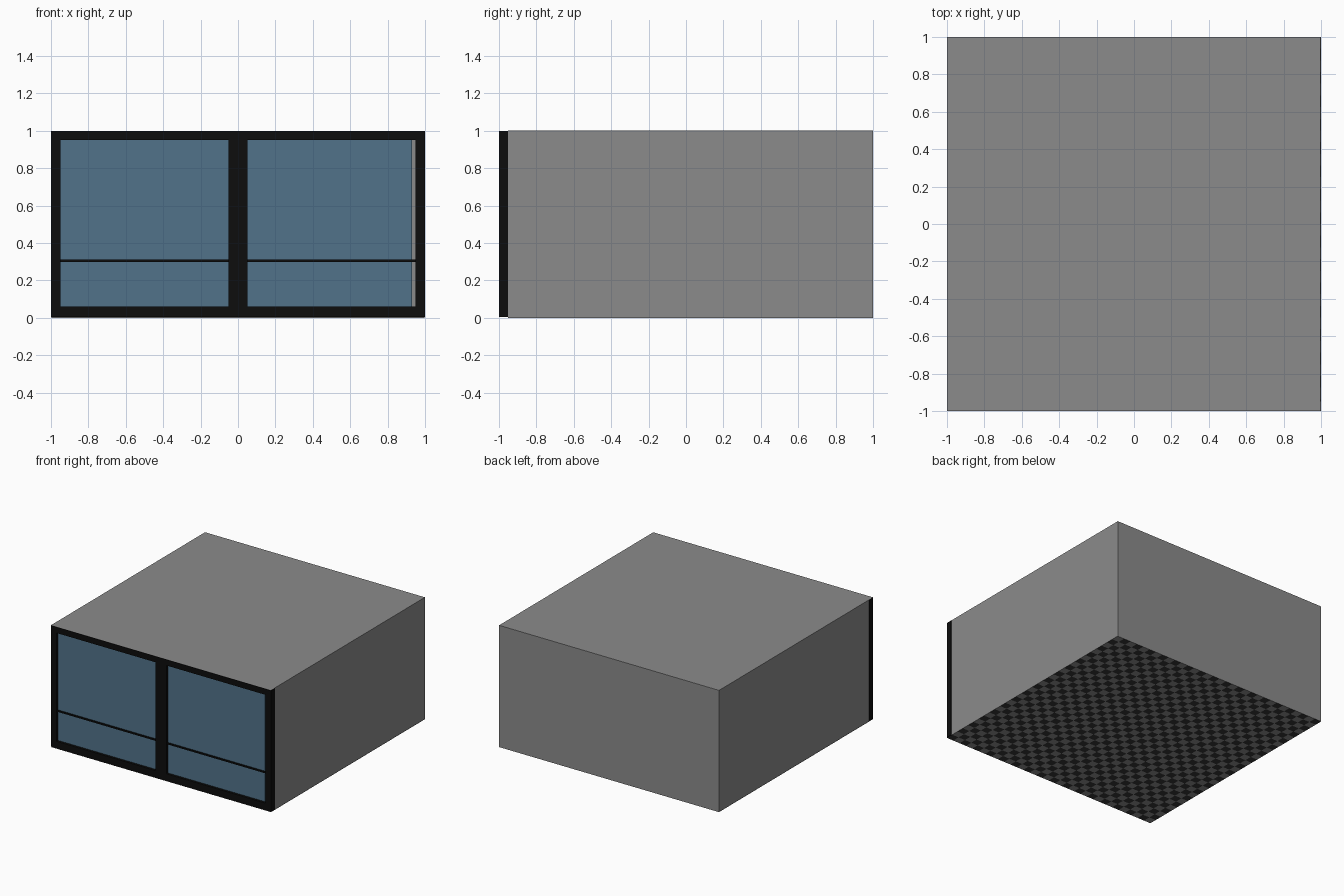
import bpy, bmesh

if "Cube" in bpy.data.objects:
    bpy.data.objects.remove(bpy.data.objects["Cube"])


def mat(name, r, g, b):
    m = bpy.data.materials.new(name)
    m.diffuse_color = (r, g, b, 1)
    m.use_nodes = True
    m.node_tree.nodes["Principled BSDF"].inputs["Base Color"].default_value = m.diffuse_color
    return m


GREY = mat("wall_grey", 0.26, 0.26, 0.26)
BLACK = mat("frame_black", 0.004, 0.004, 0.004)
GLASS = mat("glass_blue", 0.083, 0.17, 0.255)
DARK = mat("floor_dark", 0.036, 0.036, 0.036)


def finish(name, bm, *mats):
    me = bpy.data.meshes.new(name)
    bm.to_mesh(me)
    bm.free()
    for m in mats:
        me.materials.append(m)
    ob = bpy.data.objects.new(name, me)
    bpy.context.collection.objects.link(ob)
    return ob


def box(name, x, y, z, m):
    """Box from (min, max) ranges on each axis."""
    bm = bmesh.new()
    bmesh.ops.create_cube(bm, size=1)
    for v in bm.verts:
        v.co = [r[0] if c < 0 else r[1] for r, c in zip((x, y, z), v.co)]
    return finish(name, bm, m)


def sheet(name, points, m):
    """Single flat panel."""
    bm = bmesh.new()
    bm.faces.new([bm.verts.new(p) for p in points])
    return finish(name, bm, m)


# thin room shell: side walls, back wall and roof
W = 0.998
sheet("right_wall", [(W, -0.95, 0), (W, 1, 0), (W, 1, 1), (W, -0.95, 1)], GREY)
sheet("left_wall", [(-W, 1, 0), (-W, -0.95, 0), (-W, -0.95, 1), (-W, 1, 1)], GREY)
sheet("back_wall", [(W, 1, 0), (-W, 1, 0), (-W, 1, 1), (W, 1, 1)], GREY)
sheet("roof", [(-1, -1, 1), (W, -1, 1), (W, 1, 1), (-1, 1, 1)], GREY)

# floor: alternating grey and dark patches
N = 32
bm = bmesh.new()
bmesh.ops.create_grid(bm, x_segments=N, y_segments=N, size=1)
for f in bm.faces:
    c = f.calc_center_median()
    i, j = int((c.x + 1) * N / 2), int((c.y + 1) * N / 2)
    f.material_index = (i + j) % 2
bmesh.ops.reverse_faces(bm, faces=bm.faces[:])
finish("floor", bm, GREY, DARK)

# black front frame
FY = (-1, -0.95)
for name, x in (("left", (-1, -0.95)), ("middle", (-0.05, 0.05)), ("right", (0.95, 1))):
    box(name + "_post", x, FY, (0.004, 0.998), BLACK)
for name, z in (("bottom", (0.004, 0.06)), ("top", (0.95, 0.998))):
    box(name + "_beam", (-0.95, 0.95), FY, z, BLACK)

# sliding glass panes, the right one slightly open, with a thin rail on each
for name, x, rail in (("left", (-0.95, -0.05), (-0.95, -0.05)),
                      ("right", (0.03, 0.93), (0.05, 0.95))):
    box(name + "_glass", x, (-0.98, -0.97), (0.05, 0.955), GLASS)
    box(name + "_rail", rail, (-0.99, -0.965), (0.299, 0.311), BLACK)
